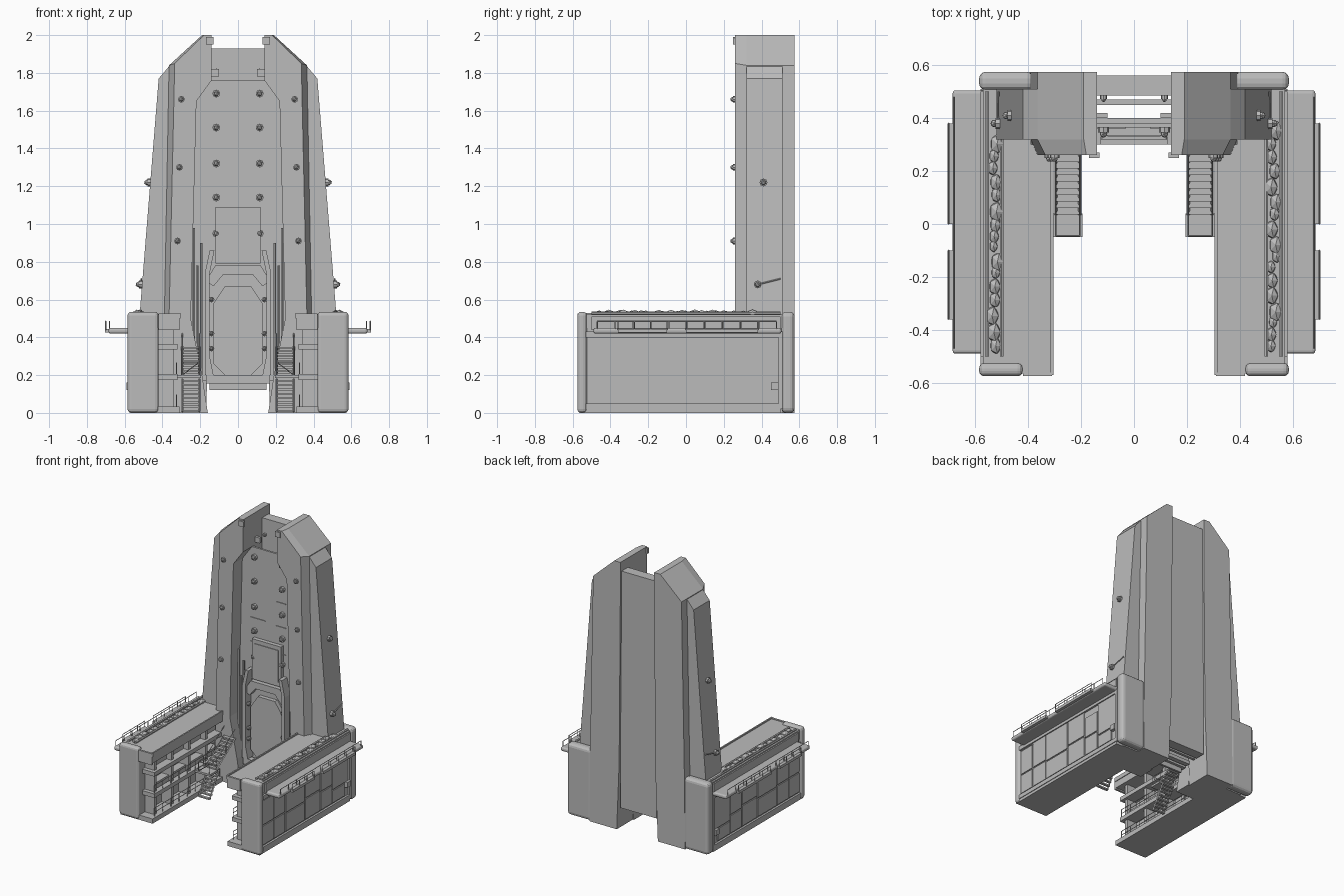
import bpy, bmesh, math, random
from mathutils import Vector, Matrix

random.seed(4)
if "Cube" in bpy.data.objects:
    bpy.data.objects.remove(bpy.data.objects["Cube"])

grey = bpy.data.materials.new("concrete grey")
grey.use_nodes = True
grey.diffuse_color = (0.5, 0.5, 0.5, 1)
grey.node_tree.nodes["Principled BSDF"].inputs["Base Color"].default_value = (0.5, 0.5, 0.5, 1)


def finish(name, bm):
    bmesh.ops.recalc_face_normals(bm, faces=bm.faces)
    me = bpy.data.meshes.new(name)
    bm.to_mesh(me)
    bm.free()
    me.materials.append(grey)
    ob = bpy.data.objects.new(name, me)
    bpy.context.collection.objects.link(ob)
    return ob


def add_box(bm, x0, x1, y0, y1, z0, z1):
    m = Matrix.Translation(((x0 + x1) / 2, (y0 + y1) / 2, (z0 + z1) / 2)) @ \
        Matrix.Diagonal((abs(x1 - x0), y1 - y0, z1 - z0, 1))
    bmesh.ops.create_cube(bm, size=1, matrix=m)


def boxes(name, *dims):
    bm = bmesh.new()
    for d in dims:
        add_box(bm, *d)
    return finish(name, bm)


def prism(name, front, y0, y1, back=None):
    """Outline in x and z pulled from y0 to y1, with an optional different rear outline."""
    bm = bmesh.new()
    a = [bm.verts.new((x, y0, z)) for x, z in front]
    b = [bm.verts.new((x, y1, z)) for x, z in (back or front)]
    bm.faces.new(a)
    bm.faces.new(b)
    for i in range(len(a)):
        j = (i + 1) % len(a)
        bm.faces.new((a[i], a[j], b[j], b[i]))
    return finish(name, bm)


def add_rod(bm, p, q, r=0.004, seg=6):
    p, q = Vector(p), Vector(q)
    m = Matrix.Translation((p + q) / 2) @ (q - p).to_track_quat('Z', 'Y').to_matrix().to_4x4()
    bmesh.ops.create_cone(bm, cap_ends=True, segments=seg, radius1=r, radius2=r,
                          depth=(q - p).length, matrix=m)


def add_lamp(bm, p, direction, r=0.02):
    """Round lamp on a short stem."""
    p, d = Vector(p), Vector(direction)
    add_rod(bm, p, p + d * 0.012, r, 8)
    bmesh.ops.create_icosphere(bm, subdivisions=1, radius=r * 0.75, matrix=Matrix.Translation(p + d * 0.015))


def rounded(ob, width):
    m = ob.modifiers.new("rounded", 'BEVEL')
    m.width, m.segments, m.limit_method = width, 3, 'ANGLE'


# Tower: rear wall, recessed face and doorway
prism("rear_wall", [(-.15, .16), (.15, .16), (.145, 1.93), (-.145, 1.93)], .485, .56)
prism("recessed_face", [(-.26, .17), (.26, .17), (.25, 1.64), (.15, 1.76), (-.15, 1.76), (-.25, 1.64)], .365, .38)
boxes("raised_hatch", (-.12, .12, .335, .365, .79, 1.09), (-.1, .1, .33, .335, .82, 1.06))
prism("door", [(-.07, .2), (.07, .2), (.13, .26), (.13, .58), (.07, .67),
               (-.07, .67), (-.13, .58), (-.13, .26)], .335, .365)
prism("door_lintel", [(-.17, .7), (-.12, .78), (.12, .71), (.17, .7), (.12, .78), (-.12, .785)][:2] +
      [(.12, .78), (.17, .7), (.13, .67), (.08, .73), (-.08, .73), (-.13, .67)], .32, .365)
boxes("door_sill", (-.17, .17, .30, .345, .155, .2), (-.16, .16, .365, .4, .155, .18))
boxes("under_beams", (-.15, .15, .31, .325, .12, .155), (-.15, .15, .45, .47, .16, .19))
bm = bmesh.new()
for z in (1.4, 1.22, 1.02):
    add_box(bm, -.15, -.03, .36, .366, z - .17, z - .165)
    add_box(bm, .06, .14, .36, .366, z, z + .005)
finish("face_seams", bm)

for s, side in ((1, "left"), (-1, "right")):
    def mx(pts):
        return [(s * x, z) for x, z in pts]

    def part(name, *dims):
        return boxes(side + "_" + name, *[(s * d[0], s * d[1]) + d[2:] for d in dims])

    # Tower column with tapered outer edge, chamfered front and flanking slab
    inner = [(.16, 0), (.19, .2), (.25, .5), (.22, 1.65), (.14, 1.76), (.14, 2)]
    prism(side + "_column_front", mx(inner + [(.18, 2), (.335, 1.85), (.365, .5), (.37, 0)]), .26, .32,
          mx(inner + [(.19, 2), (.365, 1.84), (.39, .5), (.395, 0)]))
    prism(side + "_column_middle", mx(inner + [(.19, 2), (.365, 1.84), (.39, .5), (.395, 0)]), .32, .385)
    prism(side + "_column_rear", mx([(.17, 0), (.15, .5), (.14, 1.76), (.14, 2), (.19, 2),
                                     (.365, 1.84), (.39, .5), (.395, 0)]), .385, .575)
    prism(side + "_flank", mx([(.3, 0), (.3, 1.89), (.365, 1.835), (.42, 1.77), (.52, .53), (.52, 0)]), .32, .51)
    part("top_bracket", (.13, .17, .25, .27, 1.95, 1.99), (.1, .14, .4, .42, 1.78, 1.82))

    # Lamps over the tower
    bm = bmesh.new()
    for z in (1.69, 1.51, 1.32, 1.14, .95):
        add_lamp(bm, (s * .115, .365, z), (0, -1.6, 0), .021)
    add_lamp(bm, (s * .115, .485, 1.81), (0, -1, 0), .013)
    for x, z in ((.3, 1.66), (.31, 1.3), (.32, .91)):
        add_lamp(bm, (s * x, .262, z), (0, -1, 0), .018)
    add_lamp(bm, (s * .463, .41, 1.22), (s * 1.3, 0, 0), .021)
    add_lamp(bm, (s * .505, .38, .68), (s * 1.5, 0, 0), .021)
    add_rod(bm, (s * .515, .38, .68), (s * .512, .5, .71))
    for z in (.6, .42, .34):
        add_lamp(bm, (s * .14, .335, z), (0, -1, 0), .015)
    finish(side + "_lamps", bm)

    # Doorway posts and pipes in the recess
    prism(side + "_door_post", mx([(.13, .2), (.175, .2), (.175, .74), (.15, .86), (.125, .86), (.15, .74),
                                  (.15, .3)]), .30, .365)
    bm = bmesh.new()
    for x, top in ((.195, .9), (.215, .78), (.235, .98)):
        add_rod(bm, (s * x, .345, .2), (s * x, .345, top), .008)
    finish(side + "_recess_pipes", bm)

    # Side arm: roof, floor, core, shelves and end caps
    part("arm_roof", (.31, .57, -.565, .3, .45, .52), (.39, .57, .3, .51, .45, .52))
    part("arm_core", (.42, .565, -.55, .51, .02, .46))
    part("arm_floor", (.31, .575, -.565, .5, 0, .035))
    part("arm_shelves", (.32, .43, -.53, .3, .335, .365), (.32, .43, -.53, .3, .175, .205),
         (.36, .43, -.5, .28, .2, .25), (.38, .43, -.5, .28, .36, .4))
    part("arm_ribs", *[(.34, .43, y, y + .025, .03, .46) for y in (-.5, -.3, -.1, .1)])
    part("arm_lining", (.31, .42, -.575, -.56, .44, .525), (.305, .315, -.57, .26, .5, .53))
    rounded(part("front_cap", (.42, .585, -.575, -.525, 0, .535)), .02)
    rounded(part("rear_cap", (.38, .585, .505, .575, 0, .535)), .025)
    part("wall_frame", (.56, .58, -.53, .51, .02, .05), (.56, .58, -.53, .51, .40, .43),
         (.56, .58, .49, .51, .02, .43))

    # Raised plates on the outer wall
    plates = [(-.52, -.4, .21, .39), (-.52, -.4, .06, .2), (-.39, -.26, .21, .4), (-.39, -.26, .06, .2),
              (-.25, -.03, .2, .4), (-.25, -.03, .06, .19), (-.02, .15, .22, .4), (-.02, .15, .06, .21),
              (.16, .29, .2, .35), (.16, .29, .06, .19), (.3, .48, .16, .4), (.3, .44, .06, .15)]
    part("wall_plates", *[(.564, .572, *p) for p in plates])
    part("wall_box", (.565, .59, .45, .49, .12, .16))

    # Outer walkway with railing
    rounded(part("walkway", (.56, .685, -.49, .505, .42, .45)), .012)
    part("walkway_bays", (.68, .705, -.36, -.1, .425, .445), (.68, .705, 0, .38, .425, .445))
    part("walkway_trim", (.565, .58, -.5, .5, .44, .51))
    bm = bmesh.new()
    for x, a, b in ((.68, -.47, .48), (.7, -.36, -.1), (.7, 0, .38)):
        add_rod(bm, (s * x, a, .485), (s * x, b, .485), .003, 4)
        n = max(3, int((b - a) / .09))
        for i in range(n + 1):
            y = a + (b - a) * i / n
            add_rod(bm, (s * x, y, .44), (s * x, y, .485), .003, 4)
    finish(side + "_walkway_rail", bm)

    # Heaped stores and pipes along the roof edge
    bm = bmesh.new()
    y = -.46
    while y < .36:
        r = random.uniform(.018, .032)
        m = Matrix.Translation((s * random.uniform(.515, .54), y, .522)) @ Matrix.Diagonal((.9, 1.3, .8, 1))
        bmesh.ops.create_icosphere(bm, subdivisions=1, radius=r, matrix=m)
        y += r * 2
    for x in (.5, .555):
        add_rod(bm, (s * x, -.5, .528), (s * x, .5, .528), .008)
    finish(side + "_roof_stores", bm)

    # Stairs: upper flight, landing, lower flight, with railings
    bm = bmesh.new()
    x0, x1 = s * .205, s * .295
    for i in range(9):
        t = i / 8
        add_box(bm, x0, x1, .035 + .2 * t, .06 + .2 * t, .2 + .14 * t, .21 + .14 * t)
    for i in range(8):
        t = i / 7
        add_box(bm, x0, x1, -.045 + .1 * t, -.025 + .1 * t, .005 + .16 * t, .015 + .16 * t)
    add_box(bm, s * .195, s * .32, -.05, .04, .185, .2)
    for x in (x0, x1):
        add_rod(bm, (x, -.045, .0065), (x, .065, .18), .006, 4)
        add_rod(bm, (x, .035, .2), (x, .26, .35), .006, 4)
        add_rod(bm, (x, .035, .27), (x, .26, .42), .003, 4)
        add_rod(bm, (x, -.045, .27), (x, .035, .27), .003, 4)
        for yy, z in ((-.045, .2), (.035, .2), (.15, .277)):
            add_rod(bm, (x, yy, z), (x, yy, z + .07), .003, 4)
    add_rod(bm, (x0, -.045, .27), (x1, -.045, .27), .003, 4)
    add_rod(bm, (x0, -.045, .27), (x1, -.045, .2), .003, 4)
    finish(side + "_stairs", bm)

    # Railing on the inner shelves
    bm = bmesh.new()
    for z in (.035, .205):
        for h in (.03, .06):
            add_rod(bm, (s * .325, -.52, z + h), (s * .325, .25, z + h), .003, 4)
        for i in range(9):
            yy = -.52 + .77 * i / 8
            add_rod(bm, (s * .325, yy, z), (s * .325, yy, z + .06), .003, 4)
    finish(side + "_shelf_rail", bm)
